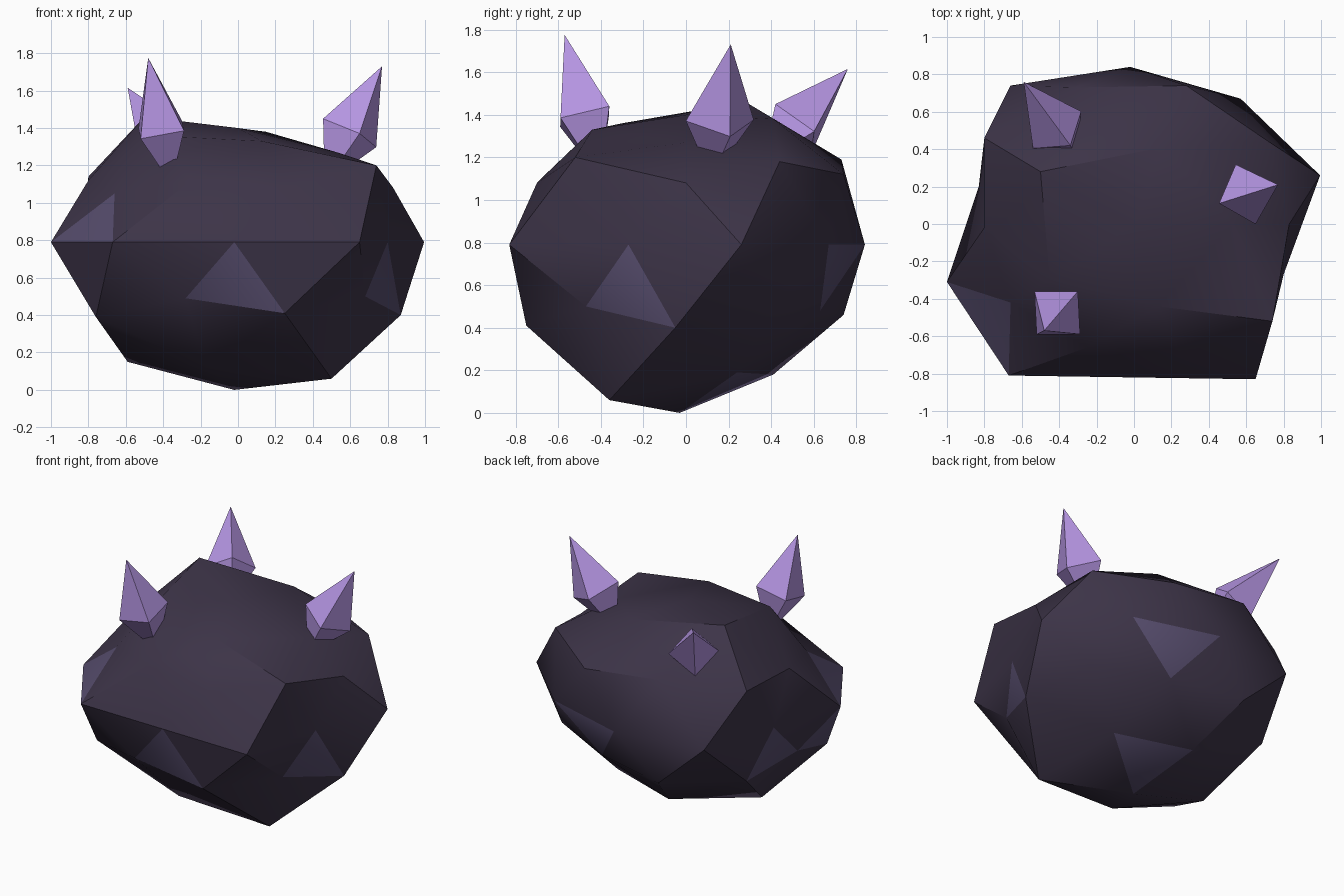
import bpy, bmesh, math
from mathutils import Vector, Matrix

if "Cube" in bpy.data.objects:
    bpy.data.objects.remove(bpy.data.objects["Cube"])


def material(name, rgb):
    m = bpy.data.materials.new(name)
    m.diffuse_color = (*rgb, 1.0)
    m.use_nodes = True
    m.node_tree.nodes["Principled BSDF"].inputs["Base Color"].default_value = m.diffuse_color
    return m


ROCK = material("dark_purple_stone", (0.046, 0.034, 0.064))
PATCH = material("pale_purple_stone", (0.092, 0.072, 0.150))
CRYSTAL = material("lilac_crystal", (0.46, 0.30, 0.76))


def make_object(name, bm, mats):
    bmesh.ops.recalc_face_normals(bm, faces=bm.faces)
    me = bpy.data.meshes.new(name)
    bm.to_mesh(me)
    bm.free()
    for m in mats:
        me.materials.append(m)
    ob = bpy.data.objects.new(name, me)
    bpy.context.collection.objects.link(ob)
    return ob


# Boulder: corner positions ring by ring, bottom to top, counter-clockwise from +x
MID = 0.79
CORNERS = [
    (-.02, -.03, 0),
    (.37, .24, .19), (-.15, .41, .18), (-.59, -.01, .15), (-.17, -.42, .12), (.5, -.36, .06),
    (.87, -.05, .40), (.22, .63, .48), (-.75, .39, .46), (-.76, -.5, .39), (.25, -.75, .41),
    (.69, .41, .5), (-.3, .74, .46), (-.85, -.04, .54), (-.28, -.76, .49), (.68, -.47, .5),
    (.995, .26), (.57, .67), (-.02, .84), (-.66, .74), (-.83, .2),
    (-1, -.31), (-.67, -.81), (-.02, -.82), (.65, -.83), (.8, -.27),
    (.83, 0, 1.08), (.28, .74, 1.12), (-.8, .46, 1.14), (-.66, -.42, 1.05), (.25, -.70, 1.08),
    (.72, .44, 1.18), (-.31, .73, 1.19), (-.8, -.02, 1.12), (-.25, -.66, 1.12), (.74, -.52, 1.2),
    (.53, 0, 1.27), (.15, .41, 1.38), (-.5, .28, 1.46), (-.45, -.3, 1.36), (.13, -.44, 1.33),
    (0, 0, 1.40),
]
# Directions of the paler facets
PALE = [(0, -.89, -.32), (.84, -.28, -.32), (-.75, -.55, .15), (-.84, -.27, -.32),
        (-.84, .27, -.32), (.28, .81, -.18), (.09, .27, -.9)]

bm = bmesh.new()
bmesh.ops.create_icosphere(bm, subdivisions=2, radius=1)
for d in PALE:
    d = Vector(d).normalized()
    face = max(bm.faces, key=lambda f: f.calc_center_median().normalized().dot(d))
    face.material_index = 1


def ring_order(v):
    return (round(v.co.z, 2), (math.atan2(v.co.y, v.co.x) + 0.1) % math.tau)


for v, p in zip(sorted(bm.verts, key=ring_order), CORNERS):
    v.co = p if len(p) == 3 else (*p, MID)
boulder = make_object("boulder", bm, [ROCK, PATCH])
bpy.context.view_layer.objects.active = boulder
boulder.select_set(True)
bpy.ops.object.shade_smooth_by_angle(angle=math.radians(30))


# Crystals: four-sided spikes with a shorter point buried in the boulder
def crystal(name, centre, tip, corner):
    centre, tip, corner = Vector(centre), Vector(tip), Vector(corner)
    axis = tip - centre
    bm = bmesh.new()
    ring = [bm.verts.new(centre + Matrix.Rotation(i * math.pi / 2, 3, axis) @ (corner - centre))
            for i in range(4)]
    for end in (bm.verts.new(tip), bm.verts.new(centre - axis * 0.75)):
        for i in range(4):
            bm.faces.new((ring[i], ring[(i + 1) % 4], end))
    make_object(name, bm, [CRYSTAL])


crystal("crystal_front_left", (-.41, -.475, 1.39), (-.48, -.57, 1.775), (-.30, -.36, 1.44))
crystal("crystal_right", (.595, .158, 1.37), (.77, .21, 1.73), (.455, .11, 1.45))
crystal("crystal_back_left", (-.43, .53, 1.36), (-.59, .76, 1.615), (-.34, .42, 1.45))
